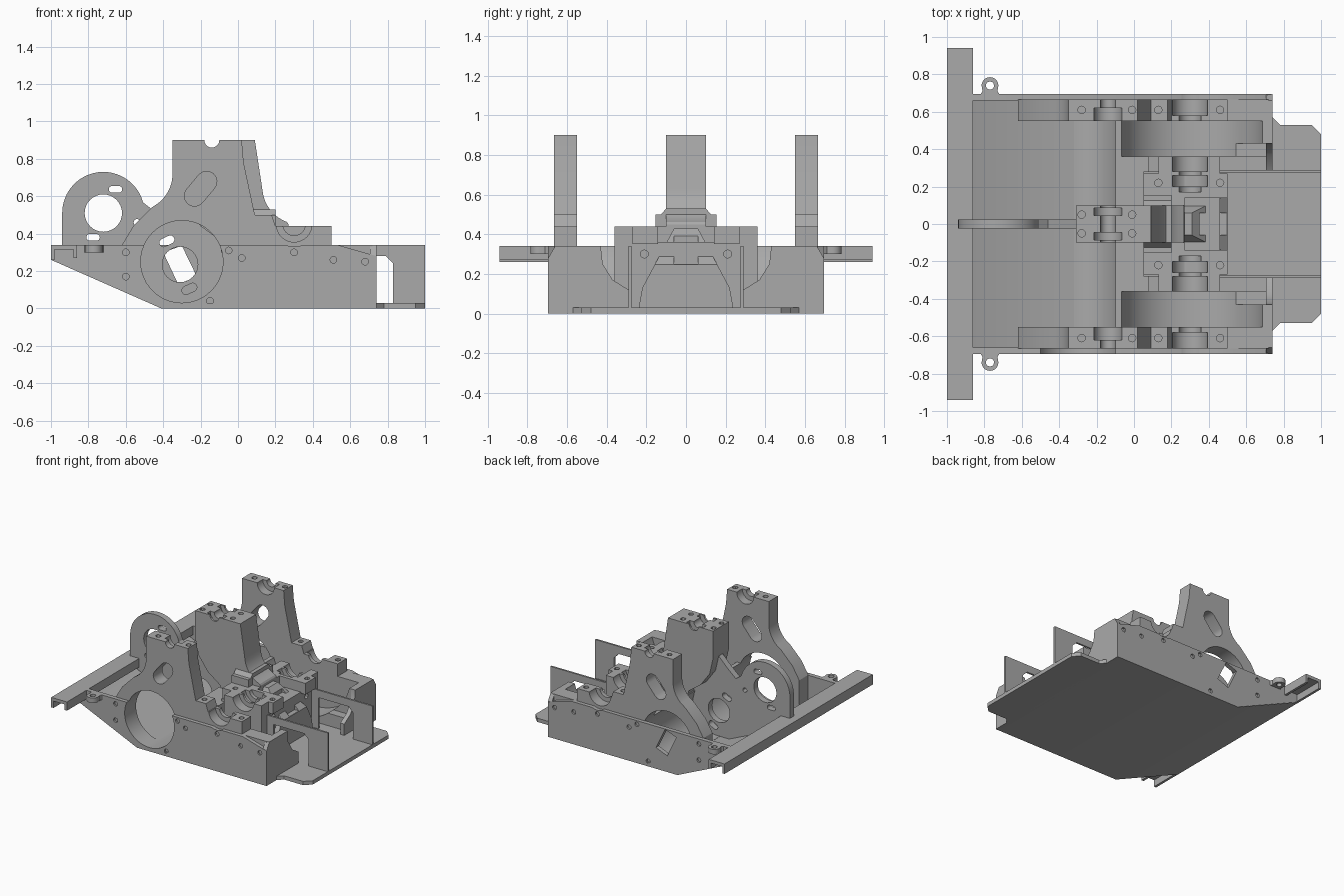
import bpy, bmesh, math
from mathutils import Vector

if "Cube" in bpy.data.objects:
    bpy.data.objects.remove(bpy.data.objects["Cube"], do_unlink=True)

grey = bpy.data.materials.new("machined_grey")
grey.use_nodes = True
COLOUR = (0.4, 0.4, 0.4, 1)
grey.diffuse_color = COLOUR
grey.node_tree.nodes["Principled BSDF"].inputs["Base Color"].default_value = COLOUR


def prism(name, pts, axis, a, b):
    """Extrude a closed outline along an axis from a to b."""
    place = {"x": lambda p, t: (t, p[0], p[1]),
             "y": lambda p, t: (p[0], t, p[1]),
             "z": lambda p, t: (p[0], p[1], t)}[axis]
    bm = bmesh.new()
    low = [bm.verts.new(place(p, min(a, b))) for p in pts]
    high = [bm.verts.new(place(p, max(a, b))) for p in pts]
    bm.faces.new(low)
    bm.faces.new(high)
    n = len(pts)
    for i in range(n):
        j = (i + 1) % n
        bm.faces.new((low[i], low[j], high[j], high[i]))
    bmesh.ops.recalc_face_normals(bm, faces=bm.faces)
    mesh = bpy.data.meshes.new(name)
    bm.to_mesh(mesh)
    bm.free()
    mesh.materials.append(grey)
    obj = bpy.data.objects.new(name, mesh)
    bpy.context.collection.objects.link(obj)
    return obj


def arc(cx, cz, r, start, end, n=16):
    angles = [math.radians(start + (end - start) * i / n) for i in range(n + 1)]
    return [(cx + r * math.cos(t), cz + r * math.sin(t)) for t in angles]


def rect(u0, u1, v0, v1):
    return [(u0, v0), (u1, v0), (u1, v1), (u0, v1)]


def disc(cx, cz, r, n=32):
    return arc(cx, cz, r, 0, 360 * (n - 1) / n, n - 1)


def slot(cx, cz, half, r, angle):
    """Round-ended slot outline."""
    t = math.radians(angle)
    dx, dz = half * math.cos(t), half * math.sin(t)
    return (arc(cx + dx, cz + dz, r, angle - 90, angle + 90, 8)
            + arc(cx - dx, cz - dz, r, angle + 90, angle + 270, 8))


def cut(obj, cutters):
    """Subtract (outline, axis, a, b) prisms from a part."""
    for spec in cutters:
        cutter = prism("cutter", *spec)
        cutter.hide_render = True
        mod = obj.modifiers.new("cut", "BOOLEAN")
        mod.operation, mod.solver, mod.object = "DIFFERENCE", "EXACT", cutter
        bpy.context.view_layer.objects.active = obj
        bpy.ops.object.modifier_apply(modifier=mod.name)
        bpy.data.objects.remove(cutter, do_unlink=True)


def bolts(points, r, axis, a, b):
    return [(disc(u, v, r, 12), axis, a, b) for u, v in points]


DRUM = disc(-0.3, 0.25, 0.22, 48)
WHEEL = disc(0.31, 0.44, 0.39, 64)

# Sloped tray and rear floor
prism("tray_floor", [(-1, 0.26), (-0.41, 0), (0.74, 0), (0.74, 0.03), (-0.4, 0.03), (-0.98, 0.285)],
      "y", -0.69, 0.69)
prism("rear_floor", [(0.7, -0.57), (0.74, -0.57), (0.78, -0.53), (0.95, -0.53), (1, -0.48),
                     (1, 0.48), (0.95, 0.53), (0.78, 0.53), (0.74, 0.57), (0.7, 0.57)], "z", 0, 0.03)

# Front cross beam, an upside-down channel
prism("front_beam", [(-1, 0.26), (-0.98, 0.26), (-0.98, 0.315), (-0.88, 0.315), (-0.88, 0.27),
                     (-0.86, 0.27), (-0.86, 0.34), (-1, 0.34)], "y", -0.94, 0.94)

# Cross wall with concave drum face
wall = prism("cross_wall", rect(-0.32, 0.08, 0.01, 0.34), "y", -0.66, 0.66)
cut(wall, [(DRUM, "y", -0.7, 0.7)] + [(WHEEL, "y", s * 0.36, s * 0.55) for s in (1, -1)])

side_profile = ([(-0.35, 0.9), (0.02, 0.9), (0.03, 0.78), (0.09, 0.5), (0.18, 0.5), (0.2, 0.44),
                 (0.5, 0.44), (0.5, 0.34), (0.72, 0.34), (0.72, 0.01), (-0.4, 0.01), (-0.62, 0.11),
                 (-0.62, 0.34), (-0.56, 0.44), (-0.46, 0.54)]
                + arc(-0.55, 0.72, 0.2, -50, 0, 8))

for s, side in ((1, "back"), (-1, "front")):
    # Tall bearing upright
    upright = prism(side + "_upright", side_profile, "y", s * 0.55, s * 0.665)
    cut(upright, [(DRUM, "y", s * 0.5, s * 0.7),
                  (slot(-0.2, 0.64, 0.05, 0.055, 50), "y", s * 0.5, s * 0.7),
                  (disc(-0.14, 0.9, 0.04), "y", s * 0.5, s * 0.7),
                  (disc(-0.14, 0.9, 0.075), "y", s * 0.52, s * 0.62),
                  (disc(0.3, 0.45, 0.06), "y", s * 0.5, s * 0.7),
                  (disc(0.3, 0.45, 0.095), "y", s * 0.58, s * 0.7),
                  (rect(s * 0.6, s * 0.655, 0.05, 0.21), "x", 0.66, 0.8)]
        + bolts([(-0.28, s * 0.61), (-0.01, s * 0.61)], 0.02, "z", 0.86, 0.95)
        + bolts([(0.13, s * 0.61), (0.46, s * 0.61)], 0.02, "z", 0.4, 0.55))

    # Thin outer side plate: drum opening on one side, slanted window on the other
    plate = prism(side + "_side_plate", [(-0.98, 0.335), (-0.98, 0.253), (-0.41, 0), (0.74, 0),
                                         (0.74, 0.28), (0.53, 0.34), (-0.86, 0.34)],
                  "y", s * 0.66, s * 0.695)
    window = DRUM if s < 0 else [(-0.4, 0.3), (-0.3, 0.335), (-0.22, 0.17), (-0.32, 0.13)]
    cut(plate, [(window, "y", s * 0.6, s * 0.8), (disc(0.3, 0.45, 0.12), "y", s * 0.6, s * 0.8)]
        + bolts([(0.02, 0.27), (0.3, 0.3), (0.51, 0.26), (0.68, 0.25), (-0.6, 0.3), (-0.6, 0.17),
                 (-0.15, 0.04), (-0.05, 0.31)], 0.018, "y", s * 0.68, s * 0.8))

    # Rear wheel pocket
    pocket = prism(side + "_wheel_pocket", rect(0.05, 0.73, 0.01, 0.34), "y", s * 0.36, s * 0.56)
    cut(pocket, [(WHEEL, "y", s * 0.3, s * 0.555),
                 (rect(s * 0.3, s * 0.43, 0.13, 0.4), "x", 0.5, 0.8)])
    prism(side + "_end_wall", [(s * y, z) for y, z in (
        (0.695, 0), (0.695, 0.28), (0.66, 0.34), (0.43, 0.34), (0.42, 0.25), (0.37, 0.17),
        (0.29, 0.12), (0.29, 0))], "x", 0.705, 0.74)

    # Inner bearing block beside the table
    inner = prism(side + "_inner_bearing", rect(0.13, 0.46, 0.02, 0.44), "y", s * 0.26, s * 0.36)
    cut(inner, [(disc(0.3, 0.45, 0.095), "y", s * 0.28, s * 0.4),
                (disc(0.3, 0.45, 0.06), "y", s * 0.2, s * 0.4)])

    # Rear plate with doorway and front mounting lug
    prism(side + "_rear_plate", [(0.46, 0.02), (0.52, 0.02), (0.52, 0.28), (0.79, 0.28), (0.83, 0.24),
                                 (0.83, 0.02), (1, 0.02), (1, 0.34), (0.46, 0.34)],
          "y", s * 0.275, s * 0.29)
    lug = prism(side + "_mounting_lug", [(-0.83, s * 0.68), (-0.81, s * 0.71)]
                + [(x, s * y) for x, y in arc(-0.77, 0.74, 0.045, 180, 0, 12)]
                + [(-0.73, s * 0.71), (-0.71, s * 0.68)], "z", 0.3, 0.34)
    cut(lug, bolts([(-0.77, s * 0.74)], 0.022, "z", 0.2, 0.4))

# Central table and its supports
table = prism("table", rect(0.05, 0.5, 0.35, 0.44), "y", -0.27, 0.27)
cut(table, [(rect(0.27, 0.6, -0.14, 0.14), "z", 0.3, 0.5)]
    + [(disc(0.3, 0.45, 0.095), "y", s * 0.2, s * 0.26) for s in (1, -1)]
    + [(disc(0.3, 0.45, 0.06), "y", s * 0.17, s * 0.3) for s in (1, -1)]
    + [c for s in (1, -1) for c in bolts([(0.13, s * 0.22), (0.46, s * 0.22)], 0.02, "z", 0.4, 0.5)])
support = prism("table_support", rect(0.05, 0.46, 0.01, 0.36), "y", -0.28, 0.28)
cut(support, bolts([(-0.21, 0.3), (0.21, 0.3)], 0.02, "x", 0.42, 0.5))
gusset = prism("tapered_gusset", [(-0.24, 0.02), (-0.22, 0.13), (-0.06, 0.43), (0.06, 0.43),
                                  (0.22, 0.13), (0.24, 0.02)], "x", 0.2, 0.5)
cut(gusset, [([(0.3, 0.44), (0.55, 0.44), (0.55, 0.2)], "y", -0.3, 0.3),
             (rect(-0.06, 0.06, 0.25, 0.5), "x", 0.35, 0.6)])

# Central bearing pillar with flared foot
pillar = prism("centre_pillar", [(-0.31, 0.9), (-0.31, 0.68), (-0.28, 0.55), (-0.2, 0.44),
                                 (-0.09, 0.36), (-0.09, 0.3), (0.27, 0.3), (0.27, 0.45)]
               + arc(0.33, 0.65, 0.2, 250, 185, 8) + [(0.09, 0.9)], "y", -0.1, 0.1)
cut(pillar, [(disc(-0.14, 0.9, 0.04), "y", -0.2, 0.2)]
    + [(disc(-0.14, 0.9, 0.075), "y", s * 0.045, s * 0.085) for s in (1, -1)]
    + [c for s in (1, -1) for c in bolts([(-0.28, s * 0.05), (-0.01, s * 0.05)], 0.02, "z", 0.86, 0.95)])
prism("pillar_foot", [(-0.155, 0.43), (-0.155, 0.5), (-0.125, 0.5), (-0.1, 0.53), (0.1, 0.53),
                      (0.125, 0.5), (0.155, 0.5), (0.155, 0.43)], "x", 0.05, 0.2)

# Central divider with arched motor mount
divider = prism("centre_divider", [(-0.94, 0.28)] + arc(-0.72, 0.51, 0.22, 180, 15, 24)
                + [(-0.46, 0.53), (-0.38, 0.6), (-0.3, 0.68), (-0.08, 0.68), (-0.08, 0.02), (-0.4, 0.02)],
                "y", -0.025, 0.025)
cut(divider, [(outline, "y", -0.1, 0.1) for outline in (
    disc(-0.72, 0.51, 0.1), slot(-0.655, 0.637, 0.018, 0.018, 0), slot(-0.775, 0.38, 0.018, 0.018, 0),
    disc(-0.31, 0.235, 0.095), slot(-0.38, 0.36, 0.02, 0.022, 25), slot(-0.26, 0.105, 0.02, 0.022, 25),
    disc(-0.54, 0.46, 0.018, 12))])

# Smooth the round surfaces while keeping edges sharp
for obj in bpy.context.scene.objects:
    obj.select_set(obj.type == "MESH" and grey.name in obj.data.materials)
bpy.context.view_layer.objects.active = divider
bpy.ops.object.shade_smooth_by_angle(angle=math.radians(30))
